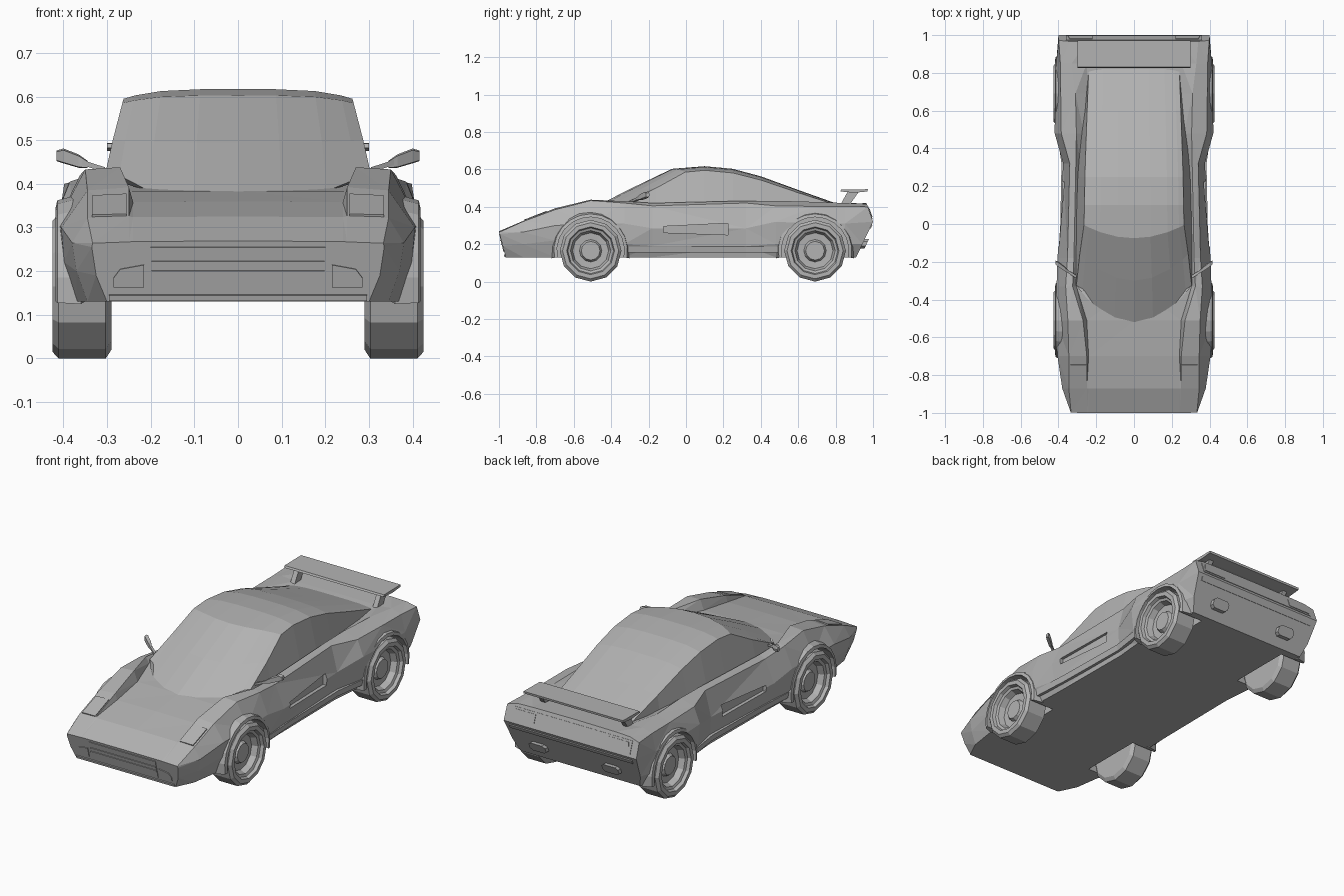
import bpy, bmesh, math
from mathutils import Vector

if "Cube" in bpy.data.objects:
    bpy.data.objects.remove(bpy.data.objects["Cube"])

grey = bpy.data.materials.new("body grey")
grey.diffuse_color = (0.45, 0.45, 0.45, 1)
grey.use_nodes = True
grey.node_tree.nodes["Principled BSDF"].inputs["Base Color"].default_value = grey.diffuse_color


def make(name, verts, faces):
    """Create a flat shaded object with outward normals."""
    bm = bmesh.new()
    vs = [bm.verts.new(v) for v in verts]
    for f in faces:
        bm.faces.new([vs[i] for i in f])
    bmesh.ops.recalc_face_normals(bm, faces=bm.faces)
    me = bpy.data.meshes.new(name)
    bm.to_mesh(me)
    bm.free()
    me.materials.append(grey)
    ob = bpy.data.objects.new(name, me)
    bpy.context.collection.objects.link(ob)
    return ob


def loft(name, rings, closed_ends=True):
    """Skin a list of equal closed rings."""
    n = len(rings[0])
    verts = [p for r in rings for p in r]
    faces = [(k * n + i, k * n + (i + 1) % n, (k + 1) * n + (i + 1) % n, (k + 1) * n + i)
             for k in range(len(rings) - 1) for i in range(n)]
    if closed_ends:
        faces += [tuple(range(n)), tuple(range(len(verts) - n, len(verts)))]
    return make(name, verts, faces)


def plate(name, pts, t=0.004):
    """Thin panel centred on a surface polygon."""
    p = [Vector(v) for v in pts]
    nrm = (p[1] - p[0]).cross(p[2] - p[0]).normalized() * t
    return loft(name, [[v - nrm for v in p], [v + nrm for v in p]])


def flip(pts, s):
    return [(s * x, y, z) for x, y, z in pts]


def cut(target, cutter):
    mod = target.modifiers.new("cut", 'BOOLEAN')
    mod.operation, mod.solver, mod.object = 'DIFFERENCE', 'EXACT', cutter
    cutter.hide_render = True
    bpy.context.view_layer.objects.active = target
    bpy.ops.object.modifier_apply(modifier=mod.name)
    bpy.data.objects.remove(cutter)


def nose_y(z):
    return -1 + (0.268 - z) * 0.26


def tail_y(z):
    return 0.965 + (0.42 - z) * 0.35 if z > 0.32 else 0.91 + (z - 0.13) * 0.474


# Body shell: y, then half section (sill, low, mid, shoulder, fender, deck edge), centre height
B = 0.13
stations = [
    (-1.00, [(.300, B), (.325, .19), (.335, .255), (.333, .264), (.25, .267), (.24, .268)], .269),
    (-0.87, [(.345, B), (.370, .20), (.380, .265), (.345, .322), (.25, .325), (.24, .324)], .325),
    (-0.70, [(.370, B), (.398, .22), (.405, .300), (.345, .385), (.25, .392), (.24, .358)], .360),
    (-0.51, [(.375, B), (.410, .22), (.415, .310), (.350, .433), (.27, .438), (.25, .383)], .384),
    (-0.33, [(.370, B), (.410, .20), (.410, .310), (.362, .420), (.325, .430), (.305, .40)], .395),
    (-0.18, [(.365, B), (.390, .19), (.405, .285), (.352, .405), (.318, .420), (.295, .40)], .395),
    (0.32, [(.360, B), (.370, .19), (.375, .285), (.340, .420), (.308, .432), (.285, .40)], .395),
    (0.48, [(.375, B), (.408, .20), (.420, .320), (.385, .405), (.305, .432), (.265, .40)], .395),
    (0.69, [(.380, B), (.412, .20), (.418, .310), (.388, .402), (.310, .426), (.250, .40)], .400),
    (0.85, [(.380, B), (.410, .20), (.412, .310), (.390, .402), (.330, .420), (.250, .412)], .414),
    (0.97, [(.360, B), (.385, .20), (.400, .320), (.398, .400), (.340, .415), (.250, .418)], .420),
]
rings = []
for y, half, zc in stations:
    def fy(z):
        return nose_y(z) if y == -1 else tail_y(z) if y == 0.97 else y
    rings.append([(x, fy(z), z) for x, z in half] + [(0, fy(zc), zc)] +
                 [(-x, fy(z), z) for x, z in reversed(half)])
n = len(rings[0])
verts = [p for r in rings for p in r]
faces = [(k * n + i, k * n + (i + 1) % n, (k + 1) * n + (i + 1) % n, (k + 1) * n + i)
         for k in range(len(rings) - 1) for i in range(n)]
for o in (0, len(verts) - n):      # nose and tail closed with horizontal strips
    faces += [(o + i, o + i + 1, o + n - 2 - i, o + n - 1 - i) for i in range(5)]
    faces.append((o + 5, o + 6, o + 7))
body = make("body", verts, faces)
bm = bmesh.new()
bm.from_mesh(body.data)
bmesh.ops.triangulate(bm, faces=bm.faces)
bm.to_mesh(body.data)
bm.free()


def disc(x, y, r, k=24):
    return [(x, y + r * math.cos(2 * math.pi * i / k), 0.165 + r * math.sin(2 * math.pi * i / k))
            for i in range(k)]


# Wheel wells and door intakes cut out of the shell
for s in (1, -1):
    for wy in (-0.51, 0.69):
        cut(body, loft("well_cutter", [disc(s * 0.27, wy, .182), disc(s * 0.6, wy, .182)]))
    intake = [(-.12, .262), (.225, .25), (.225, .312), (-.12, .295)]
    cut(body, loft("intake_cutter", [[(s * (.38 - .07 * (y + .12)), y, z) for y, z in intake],
                                     [(s * .5, y, z) for y, z in intake]]))

# Cabin: y, z at centre, half width, backward bow, edge drop, sill half width
cabin_rows = [
    (-.535, .375, .305, .21, -.045, .315), (-.30, .495, .287, .14, -.005, .318),
    (-.075, .603, .265, .07, .018, .318), (.10, .617, .262, 0, .022, .316),
    (.25, .603, .260, 0, .022, .310), (.40, .563, .255, 0, .020, .295),
    (.60, .490, .248, 0, .015, .265), (.82, .412, .240, 0, .008, .245)]
cols = [-1, -.9, -.67, -.33, 0, .33, .67, .9, 1]
loft("cabin", [[(-sx, y + bow, .36)] +
               [(t * w, y + bow * t * t, z - drop * t ** 4) for t in cols] +
               [(sx, y + bow, .36)] for y, z, w, bow, drop, sx in cabin_rows])

# Wheels: twelve sided lathe with recessed rim and hub
wheel = [(.145, .290), (.165, .303), (.165, .411), (.150, .425), (.128, .425), (.122, .408),
         (.108, .403), (.096, .372), (.060, .370), (.050, .388)]
for s, side in ((1, "right"), (-1, "left")):
    for wy, end in ((-.51, "front"), (.69, "rear")):
        loft(f"{end}_{side}_wheel", [disc(s * x, wy, r, 12) for r, x in wheel])
        # flared lip around the wheel opening
        lip = []
        for i in range(13):
            a = math.radians(-11 + 202 * i / 12)
            lip.append([(s * x, wy + r * math.cos(a), .165 + r * math.sin(a)) for r, x in
                        ((.180, .35), (.180, .418), (.197, .414), (.212, .36))])
        loft(f"{end}_{side}_arch", lip)

    # Door mirror on a thin stalk
    head = [(-.012, -.016), (.010, -.018), (.016, 0), (.010, .016), (-.012, .012)]
    loft(f"{side}_mirror", [[(s * x, y + dy * k, z + dz * k) for dy, dz in head]
                            for x, y, z, k in ((.345, -.255, .445, .5), (.365, -.24, .453, .9),
                                               (.400, -.215, .465, 1), (.416, -.205, .465, .7))])
    loft(f"{side}_mirror_stalk", [[(s * x, y + a, z + b) for a, b in
                                   ((-.008, -.006), (.008, -.006), (.008, .006), (-.008, .006))]
                                  for x, y, z in ((.305, -.28, .432), (.36, -.245, .45))])

    # Side skirt
    loft(f"{side}_skirt", [flip([(x - .05, y, .155), (x, y, .155), (x + .006, y, .188),
                                 (x - .05, y, .192)], s)
                           for x, y in ((.398, -.31), (.386, -.1), (.378, .32), (.404, .5))])

    # Hood lamp cover
    plate(f"{side}_lamp_cover", flip([(.255, -.865, .327), (.335, -.865, .326),
                                      (.335, -.745, .370), (.255, -.745, .374)], s))
    # Nose lamp
    plate(f"{side}_nose_lamp", flip([(x, nose_y(z), z) for x, z in
                                     ((.215, .163), (.285, .163), (.285, .185), (.27, .205), (.215, .215))], s))
    # Tail lamp and rear overrider
    plate(f"{side}_tail_lamp", flip([(x, tail_y(z), z) for x, z in
                                     ((.22, .345), (.35, .345), (.34, .39), (.22, .39))], s), .006)
    over = [(.17, .19), (.185, .178), (.255, .178), (.27, .19), (.27, .215),
            (.255, .227), (.185, .227), (.17, .215)]
    loft(f"{side}_overrider", [flip([(x, tail_y(z) + d, z) for x, z in over], s) for d in (-.02, .022)])

    # Spoiler strut, leaning back
    loft(f"{side}_spoiler_strut", [flip([(.235, y, z) for y, z in strut], s) if i == 0 else
                                   flip([(.262, y, z) for y, z in strut], s)
                                   for i, strut in enumerate([[(.825, .41), (.875, .41), (.925, .482), (.865, .482)]] * 2)])

# Spoiler blade
blade = [(.825, .482), (.90, .475), (.970, .482), (.972, .494), (.83, .492)]
loft("spoiler", [[(x, y, z) for y, z in blade] for x in (-.30, .30)])


def bar(name, x, z0, z1, surf, t=.004):
    plate(name, [(-x, surf(z0), z0), (x, surf(z0), z0), (x, surf(z1), z1), (-x, surf(z1), z1)], t)


# Nose grille, its slats and lower lip
bar("grille", .20, .158, .255, nose_y, .003)
for z in (.196, .218):
    bar("grille_slat", .198, z, z + .006, nose_y, .006)
bar("nose_lip", .295, .133, .146, nose_y, .006)
# Tail panel and lower bumper strip
bar("tail_panel", .36, .335, .40, tail_y, .003)
bar("rear_bumper_strip", .37, .285, .305, tail_y, .005)
